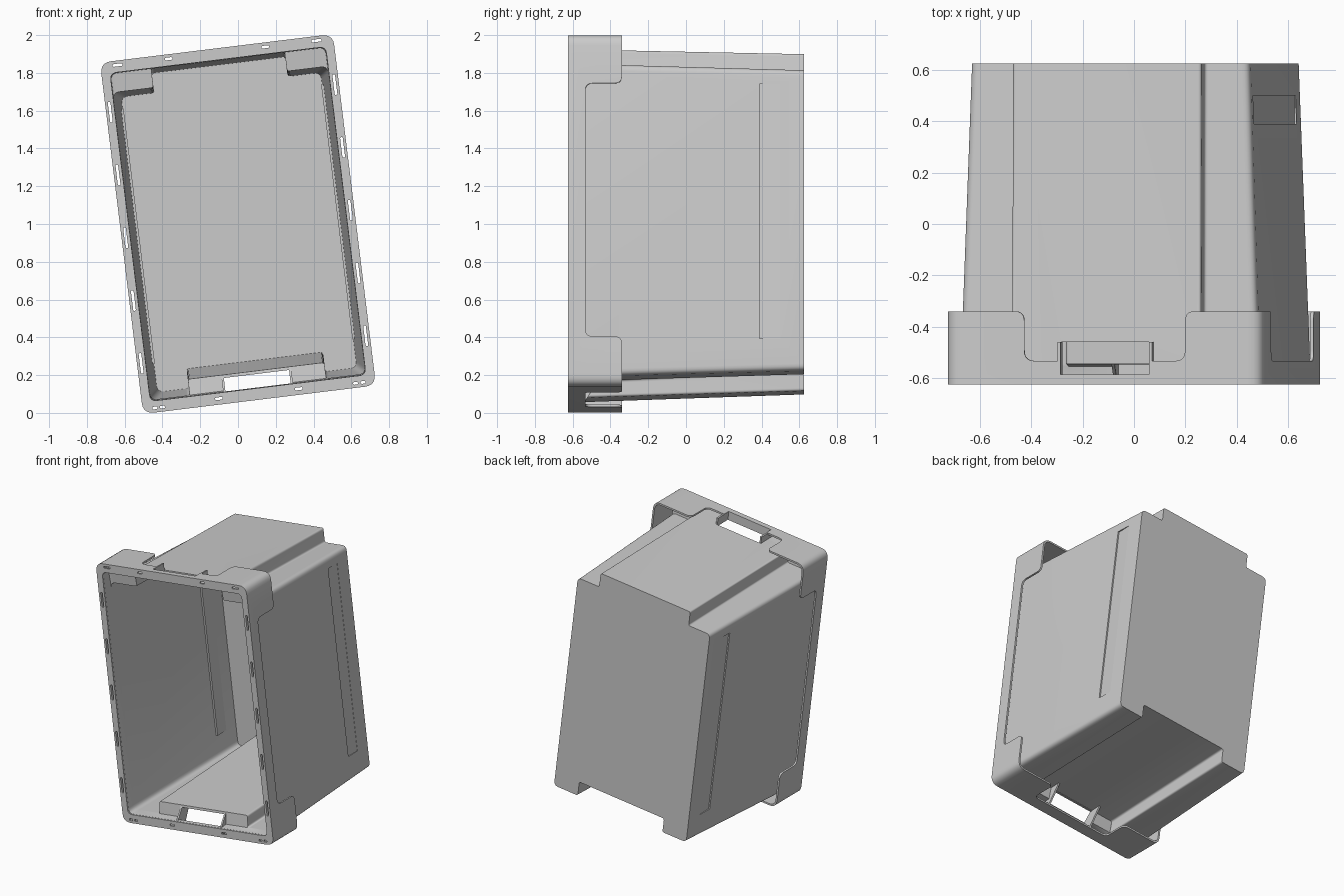
import bpy, bmesh, math
from mathutils import Vector

if "Cube" in bpy.data.objects:
    bpy.data.objects.remove(bpy.data.objects["Cube"])

TILT = -math.radians(7)      # whole bin leans in the x-z plane
W = 0.014                    # wall thickness
parts = []


def fillet(pts, radii, n=5):
    """Round every corner of a closed 2D outline; constant point count."""
    out = []
    for i, p in enumerate(pts):
        p = Vector(p)
        r = radii[i] if isinstance(radii, list) else radii
        a, b = Vector(pts[i - 1]) - p, Vector(pts[(i + 1) % len(pts)]) - p
        d = min(r, a.length * 0.49, b.length * 0.49)
        a = p + (a.normalized() * d if a.length > 1e-6 else a * 0)
        b = p + (b.normalized() * d if b.length > 1e-6 else b * 0)
        for k in range(n + 1):
            t = k / n
            out.append(a * (1 - t) ** 2 + p * 2 * t * (1 - t) + b * t * t)
    return out


def finish(name, bm):
    bmesh.ops.remove_doubles(bm, verts=bm.verts, dist=1e-5)
    bmesh.ops.dissolve_degenerate(bm, edges=bm.edges, dist=1e-5)
    bmesh.ops.recalc_face_normals(bm, faces=bm.faces)
    me = bpy.data.meshes.new(name)
    bm.to_mesh(me)
    bm.free()
    ob = bpy.data.objects.new(name, me)
    bpy.context.collection.objects.link(ob)
    return ob


def loft(name, loops, cyclic):
    """Skin a list of (y, outline) sections."""
    bm = bmesh.new()
    rings = [[bm.verts.new((p.x, y, p.y)) for p in o] for y, o in loops]
    n = len(rings[0])
    pairs = list(zip(rings, rings[1:])) + ([(rings[-1], rings[0])] if cyclic else [])
    for r0, r1 in pairs:
        for i in range(n):
            j = (i + 1) % n
            bm.faces.new((r0[i], r0[j], r1[j], r1[i]))
    if not cyclic:
        bm.faces.new(rings[0])
        bm.faces.new(rings[-1])
    return finish(name, bm)


def prism(name, pts, axis, lo, hi):
    """Extrude a 2D outline along x (y,z points), y (x,z) or z (x,y)."""
    put = {'x': lambda p, t: (t, p[0], p[1]), 'y': lambda p, t: (p[0], t, p[1]),
           'z': lambda p, t: (p[0], p[1], t)}[axis]
    bm = bmesh.new()
    r0 = [bm.verts.new(put(p, lo)) for p in pts]
    r1 = [bm.verts.new(put(p, hi)) for p in pts]
    bm.faces.new(r0)
    bm.faces.new(r1)
    for i in range(len(pts)):
        j = (i + 1) % len(pts)
        bm.faces.new((r0[i], r0[j], r1[j], r1[i]))
    return finish(name, bm)


def rect(x0, x1, y0, y1):
    return [(x0, y0), (x1, y0), (x1, y1), (x0, y1)]


def cut(ob, cutter):
    cutter.hide_render = True
    bpy.context.view_layer.objects.active = ob
    m = ob.modifiers.new("cut", 'BOOLEAN')
    m.operation, m.solver, m.object = 'DIFFERENCE', 'EXACT', cutter
    bpy.ops.object.modifier_apply(modifier=m.name)
    bpy.data.objects.remove(cutter)


def section(a, t, tc, b, br, w):
    """Body outline: raised top middle, recessed bottom middle."""
    a, t, tc, b, br = (v - w for v in (a, t, tc, b, br))
    s, q = 0.37 - w, 0.35 + w
    pts = [(a, tc), (s, tc), (s, t), (-s, t), (-s, tc), (-a, tc),
           (-a, -b), (-q, -b), (-q, -br), (q, -br), (q, -b), (a, -b)]
    c, e = 0.035, 0.015
    return fillet(pts, [c, e, e, e, e, c, c, e, e, e, e, c])


# tub: tapered double-walled shell with corner ledges and bottom recess
layers = [(-0.615, 0.588, 0.888, 0.888, 0.888, 0.888),
          (-0.54, 0.586, 0.886, 0.886, 0.882, 0.882),
          (-0.53, 0.586, 0.886, 0.785, 0.882, 0.797),
          (0.625, 0.546, 0.862, 0.757, 0.846, 0.742)]
outer = [(L[0], section(*L[1:], 0)) for L in layers]
inner = []
for i, L in enumerate(layers):
    inner.append((L[0] - (W if i else 0), section(*L[1:], W)))
tub = loft("tub", inner[::-1] + outer, False)
parts.append(tub)

# handle openings at both ends
cut(tub, prism("c", rect(-0.175, 0.175, -0.585, -0.46), 'z', 0.8, 1))
cut(tub, prism("c", rect(-0.175, 0.175, -0.59, -0.46), 'z', -0.95, -0.8))

# rim with hanging skirt, L-shaped section
def frame(x, z, r):
    return fillet(rect(-x, x, -z, z), r)

big, mid, small = frame(0.621, 0.937, 0.06), frame(0.608, 0.924, 0.048), frame(0.575, 0.875, 0.035)
rim = loft("rim_and_skirt", [(-0.625, big), (-0.34, big), (-0.34, mid),
                             (-0.611, mid), (-0.611, small), (-0.625, small)], True)
parts.append(rim)

# skirt cut away along the middle of every side
def notch(h, swap):
    o = [(-0.533, -h), (-0.533, h), (-0.339, h), (-0.339, h + 0.1),
         (-0.2, h + 0.1), (-0.2, -h - 0.1), (-0.339, -h - 0.1), (-0.339, -h)]
    return [(p.y, p.x) if swap else (p.x, p.y) for p in fillet(o, 0.04)]

cut(rim, prism("c", notch(0.675, False), 'x', -1, 1))
cut(rim, prism("c", notch(0.315, True), 'z', -1.2, 1.2))
cut(rim, prism("c", rect(-0.175, 0.175, -0.585, -0.4), 'z', 0.9, 1))

# drain slots through the rim
slots = [(s * 0.599, v, 0.007, 0.055) for s in (-1, 1) for v in (-0.67, -0.335, 0, 0.335, 0.67)]
for s in (-1, 1):
    slots += [(s * 0.53, 0.913, 0.027, 0.007), (s * 0.258, 0.913, 0.02, 0.007),
              (s * 0.555, -0.913, 0.013, 0.007), (s * 0.515, -0.913, 0.013, 0.007),
              (s * 0.213, -0.905, 0.02, 0.007)]
for x, z, hx, hz in slots:
    o = fillet(rect(x - hx, x + hx, z - hz, z + hz), 0.006, 2)
    cut(rim, prism("c", o, 'y', -0.7, -0.6))

# fins framing the handle openings, and shallow side ribs
for s, side in ((-1, "left"), (1, "right")):
    x0, x1 = sorted((s * 0.174, s * 0.186))
    parts.append(prism("top_handle_fin_" + side, rect(-0.612, -0.46, 0.874, 0.934), 'x', x0, x1))
    tri = [(-0.612, -0.934), (-0.54, -0.934), (-0.45, -0.788), (-0.54, -0.788), (-0.612, -0.876)]
    parts.append(prism("bottom_handle_fin_" + side, tri, 'x', x0, x1))
    rib = [(s * 0.542, 0.39), (s * 0.527, 0.39), (s * 0.533, 0.5), (s * 0.538, 0.5)]
    parts.append(prism("side_rib_" + side, rib, 'z', -0.68, 0.68))
    groove = [(s * 0.57, 0.39), (s * 0.545, 0.39), (s * 0.5485, 0.5), (s * 0.57, 0.5)]
    cut(tub, prism("c", groove, 'z', -0.68, 0.68))
# closing bar above the top handle opening
parts.append(prism("top_handle_bar", rect(-0.18, 0.18, -0.612, -0.585), 'z', 0.876, 0.934))

# shading and lean
for ob in parts:
    bpy.ops.object.select_all(action='DESELECT')
    ob.select_set(True)
    bpy.context.view_layer.objects.active = ob
    bpy.ops.object.shade_smooth_by_angle(angle=math.radians(30))
    ob.rotation_euler = (0, TILT, 0)
    ob.location = (0, 0, 1)
